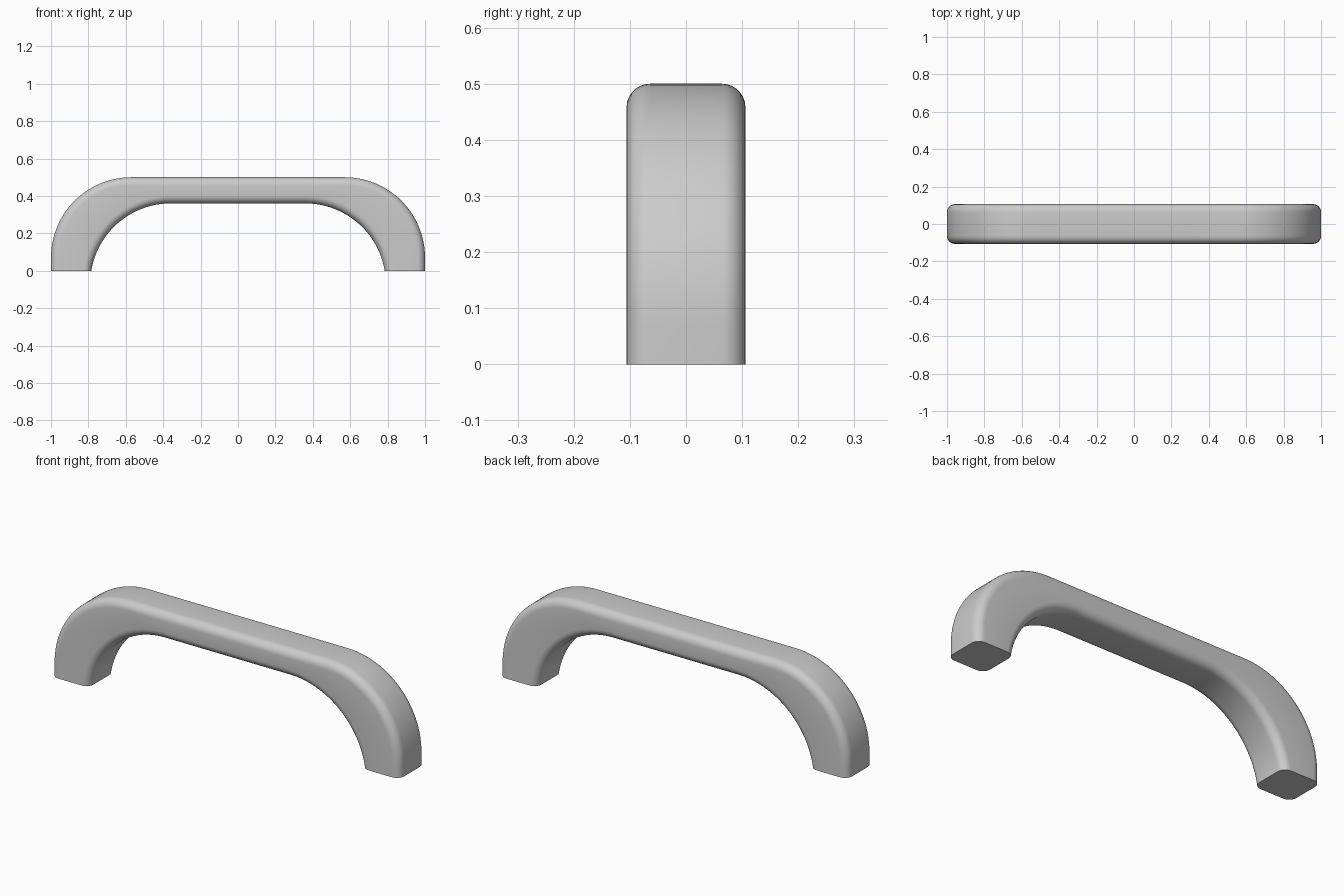
import bpy, bmesh
from math import sin, cos, asin, pi, radians

cube = bpy.data.objects.get("Cube")
if cube:
    bpy.data.objects.remove(cube, do_unlink=True)

HALF_DEPTH = 0.106
FILLET = 0.042
BEND = 0.43          # radius of both the outer and inner bends
ARC_STEPS = 28
FILLET_STEPS = 7

grey = bpy.data.materials.new("light grey")
grey.use_nodes = True
colour = (0.6, 0.6, 0.6, 1)
grey.diffuse_color = colour
grey.node_tree.nodes["Principled BSDF"].inputs["Base Color"].default_value = colour


def outer_path(inset):
    """Foot to start of the flat top, moved inwards by inset."""
    r = BEND - inset
    arc = [i / ARC_STEPS * pi / 2 for i in range(ARC_STEPS + 1)]
    return [(1 - inset, 0)] + [(0.57 + r * cos(a), 0.07 + r * sin(a)) for a in arc]


def inner_path(inset):
    """Foot to start of the flat underside, moved into the bar by inset."""
    r = BEND + inset
    start = asin(0.07 / r)
    n = ARC_STEPS + 1
    arc = [start + i / n * (pi / 2 - start) for i in range(n + 1)]
    return [(0.36 + r * cos(a), -0.07 + r * sin(a)) for a in arc]


# Rounded corner as (y, inset) pairs, front edge then back edge
corner = []
for i in range(FILLET_STEPS + 1):
    a = i / FILLET_STEPS * pi / 2
    corner.append((-HALF_DEPTH + FILLET * (1 - cos(a)), FILLET * (1 - sin(a))))
edge = corner + [(-y, d) for y, d in reversed(corner)]

# Each rail is one lengthwise line of the bar, in order round the section
rails = [(y, outer_path(d)) for y, d in edge]
rails += [(y, inner_path(d)) for y, d in reversed(edge)]

# Sweep from the left foot over the top to the mirrored right foot
bm = bmesh.new()
stations = ARC_STEPS + 2
rings = []
for side in (1, -1):
    order = range(stations) if side == 1 else reversed(range(stations))
    for s in order:
        rings.append([bm.verts.new((side * p[s][0], y, p[s][1])) for y, p in rails])

count = len(rails)
for a, b in zip(rings, rings[1:]):
    for k in range(count):
        m = (k + 1) % count
        bm.faces.new((a[k], a[m], b[m], b[k]))
bm.faces.new(rings[0])
bm.faces.new(rings[-1])
bmesh.ops.recalc_face_normals(bm, faces=bm.faces)

mesh = bpy.data.meshes.new("handle")
bm.to_mesh(mesh)
bm.free()
mesh.materials.append(grey)
handle = bpy.data.objects.new("handle", mesh)
bpy.context.collection.objects.link(handle)

bpy.ops.object.select_all(action="DESELECT")
handle.select_set(True)
bpy.context.view_layer.objects.active = handle
bpy.ops.object.shade_smooth_by_angle(angle=radians(35))
